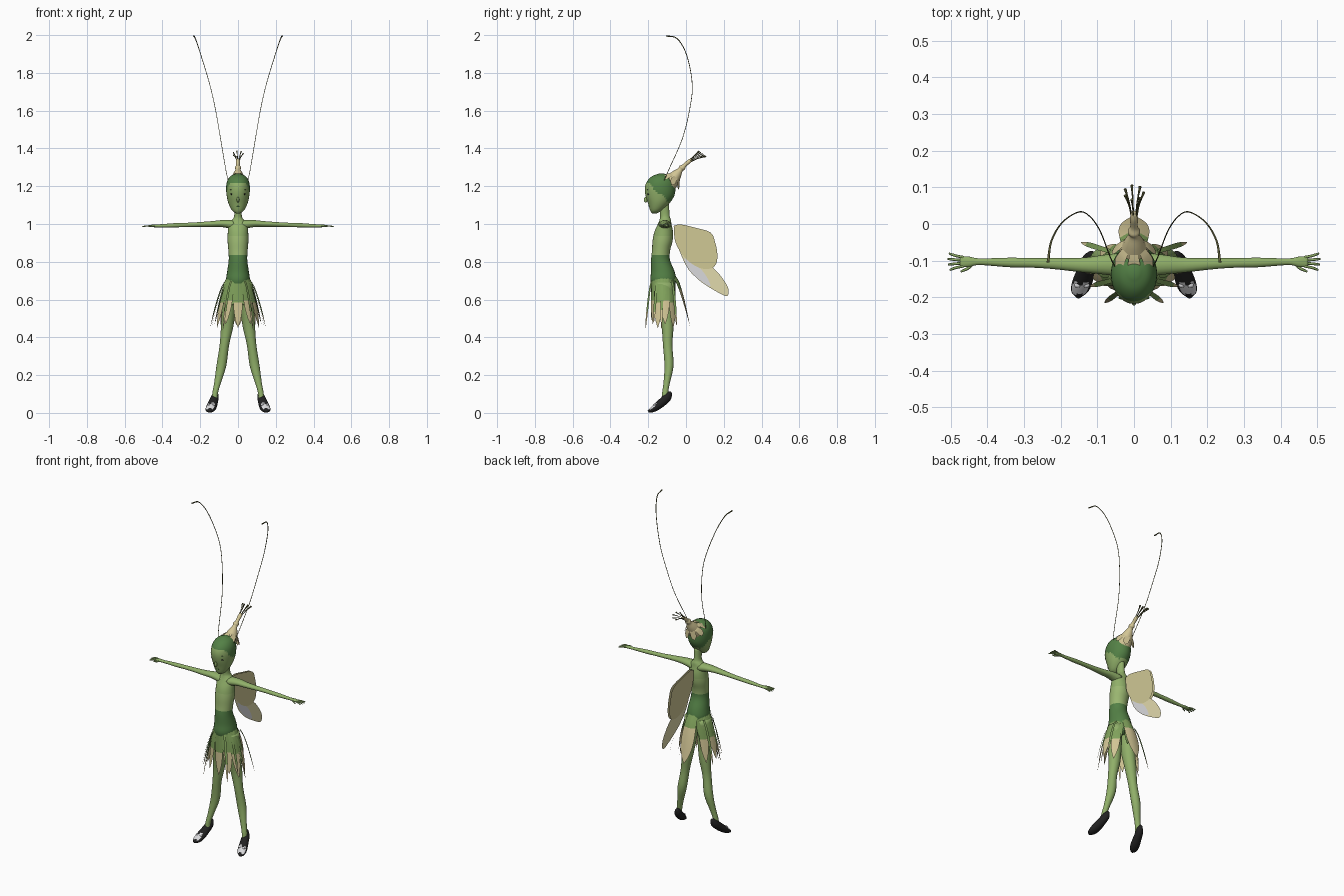
import bpy, bmesh
from math import sin, cos, pi, atan2
from mathutils import Vector

if "Cube" in bpy.data.objects:
    bpy.data.objects.remove(bpy.data.objects["Cube"])

X, Y, Z = Vector((1, 0, 0)), Vector((0, 1, 0)), Vector((0, 0, 1))


def material(name, *srgb):
    rgba = [c ** 2.2 for c in srgb] + [1]
    m = bpy.data.materials.new(name)
    m.use_nodes = True
    m.diffuse_color = rgba
    m.node_tree.nodes["Principled BSDF"].inputs["Base Color"].default_value = rgba
    return m


SKIN = material("skin green", .56, .68, .41)
BODICE = material("pale bodice green", .60, .71, .44)
DARK = material("dark green", .33, .50, .28)
LEAF = material("leaf green", .50, .63, .36)
TAN = material("petal tan", .82, .77, .58)
WING = material("wing straw", .81, .78, .58)
PALE = material("pale wing", .88, .85, .67)
SILVER = material("silver", .85, .85, .86)
BLACK = material("black", .15, .15, .15)
OLIVE = material("dark olive", .40, .40, .25)


def smooth_path(points, steps=4):
    """Catmull-Rom resampling of equal-length tuples."""
    p = [Vector(q) for q in points]
    p = [p[0] * 2 - p[1]] + p + [p[-1] * 2 - p[-2]]
    out = []
    for a, b, c, d in zip(p, p[1:], p[2:], p[3:]):
        for i in range(steps):
            t = i / steps
            out.append(b + (c - a) * (t / 2) + (a * 2 - b * 5 + c * 4 - d) * (t * t / 2)
                       + (b * 3 - a - c * 3 + d) * (t ** 3 / 2))
    return out + [p[-2]]


def finish(name, bm, mats, rule=None, mirror=False, closed=True):
    if closed:
        bmesh.ops.recalc_face_normals(bm, faces=bm.faces)
    bm.normal_update()
    for f in bm.faces:
        f.smooth = True
        if rule:
            f.material_index = rule(f.calc_center_median(), f.normal)
    me = bpy.data.meshes.new(name)
    bm.to_mesh(me)
    bm.free()
    for m in mats:
        me.materials.append(m)
    add(name, me, mirror)


def add(name, data, mirror):
    ob = bpy.data.objects.new(name, data)
    bpy.context.collection.objects.link(ob)
    if mirror:
        ob.modifiers.new("Mirror", 'MIRROR')


def loft(name, rings, mats, u=X, v=Y, n=24, rule=None, mirror=False):
    """Skin elliptical rings (x, y, z, radius along u, radius along v)."""
    bm = bmesh.new()
    rows = []
    for r in smooth_path(rings):
        c = Vector(r[:3])
        rows.append([bm.verts.new(c + u * (r[3] * cos(2 * pi * i / n)) + v * (r[4] * sin(2 * pi * i / n)))
                     for i in range(n)])
    for a, b in zip(rows, rows[1:]):
        for i in range(n):
            j = (i + 1) % n
            bm.faces.new((a[i], a[j], b[j], b[i]))
    bm.faces.new(rows[0])
    bm.faces.new(rows[-1])
    finish(name, bm, mats, rule, mirror)


def tube(name, points, radius, mat, tip=1.0, mirror=False):
    """Thin round strand whose end is scaled by tip."""
    cu = bpy.data.curves.new(name, 'CURVE')
    cu.dimensions = '3D'
    cu.bevel_depth, cu.bevel_resolution, cu.use_fill_caps = radius, 1, True
    pts = smooth_path(points, 5)
    sp = cu.splines.new('POLY')
    sp.points.add(len(pts) - 1)
    for i, (q, p) in enumerate(zip(sp.points, pts)):
        q.co = (*p, 1)
        q.radius = 1 + (tip - 1) * (i / (len(pts) - 1)) ** 5
    cu.materials.append(mat)
    add(name, cu, mirror)


def ball(name, centre, size, mat, mirror=False):
    bm = bmesh.new()
    bmesh.ops.create_uvsphere(bm, u_segments=12, v_segments=8, radius=1)
    for w in bm.verts:
        w.co = Vector(centre) + Vector(a * b for a, b in zip(w.co, size))
    finish(name, bm, [mat], mirror=mirror)


def petal(name, base, tip, side, width, split, upper=LEAF, cup=.006, mirror=False):
    """Cupped pointed leaf, one colour above the split height and tan below."""
    bm = bmesh.new()
    rows, cols = 9, 5
    outward = side.cross(Z)
    grid = []
    for i in range(rows):
        t = i / (rows - 1)
        c = base.lerp(tip, t ** .7)
        c.z = base.z + (tip.z - base.z) * t
        w = width * (.6 + .6 * t) * (1 - t ** 3) + .001
        row = []
        for j in range(cols):
            s = 2 * j / (cols - 1) - 1
            row.append(bm.verts.new(c + side * (w * s) - outward * (cup * s * s * (1 - t))))
        grid.append(row)
    for a, b in zip(grid, grid[1:]):
        for j in range(cols - 1):
            bm.faces.new((a[j], b[j], b[j + 1], a[j + 1]))
    finish(name, bm, [upper, TAN], lambda c, n: int(c.z < split), mirror, closed=False)


# Torso and neck
loft("torso", [(0, -.12, .65, .04, .05), (0, -.12, .70, .062, .068), (0, -.123, .75, .057, .062),
               (0, -.135, .81, .049, .05), (0, -.132, .86, .051, .048), (0, -.124, .91, .055, .053),
               (0, -.118, .96, .054, .049), (0, -.113, 1.0, .052, .036), (0, -.11, 1.022, .032, .03),
               (0, -.112, 1.045, .02, .025), (0, -.118, 1.11, .02, .028)],
     [DARK, BODICE, SKIN], rule=lambda c, n: 0 if c.z < .83 else 1 if c.z < .935 else 2)


# Head with a scalloped leaf cap
def hairline(c, n):
    a = atan2(c.x, -c.y - .135)
    scallop = .018 * abs((a * 5 / pi) % 2 - 1)
    return int(c.z + scallop > 1.222 - .85 * (c.y + .2))


loft("head", [(0, -.168, 1.056, .01, .012), (0, -.158, 1.072, .032, .032), (0, -.144, 1.11, .051, .057),
              (0, -.138, 1.15, .06, .076), (0, -.137, 1.19, .063, .081), (0, -.134, 1.225, .058, .073),
              (0, -.131, 1.252, .041, .05), (0, -.13, 1.267, .012, .014)],
     [SKIN, DARK], n=40, rule=hairline)
ball("nose", (0, -.213, 1.128), (.007, .01, .015), SKIN)
ball("eye", (.028, -.199, 1.158), (.013, .006, .005), BLACK, True)
ball("eyebrow", (.029, -.202, 1.182), (.014, .004, .002), DARK, True)
ball("lips", (0, -.192, 1.092), (.012, .006, .004), DARK)

# Bud crown with pointed petals, stalk and filaments
UP = Vector((0, .59, .81))
TILT = Vector((0, .81, -.59))
loft("bud_crown", [(0, -.1, 1.195, .042, .04), (0, -.08, 1.225, .042, .04), (0, -.05, 1.262, .027, .027),
                   (0, -.03, 1.287, .014, .014), (0, -.02, 1.298, .017, .017), (0, -.008, 1.31, .01, .01),
                   (0, .015, 1.33, .011, .011), (0, .03, 1.342, .008, .008)], [TAN], v=TILT, n=16)
for k in range(7):
    a = 2 * pi * k / 7
    out = X * sin(a) - TILT * cos(a)
    along = X * cos(a) + TILT * sin(a)
    centre = Vector((0, -.06, 1.252))
    petal("crown_petal", centre + out * .031, centre + out * .062 - UP * .045, along, .02, 0, TAN, 0)
for k in range(7):
    a = 2 * pi * k / 7
    o = X * (.027 * cos(a)) + TILT * (.025 * sin(a))
    tube("crown_filament", [Vector((0, .012, 1.328)) + o * .25, Vector((0, .05, 1.352)) + o * .5,
                            Vector((0, .087, 1.372)) + o], .0017, OLIVE, 2.4)

# Antennae
tube("antenna", [(.05, -.12, 1.22), (.065, -.09, 1.29), (.092, -.02, 1.45), (.12, .02, 1.61), (.15, .033, 1.74),
                 (.195, .005, 1.89), (.225, -.045, 1.98), (.235, -.105, 1.996)], .0016, OLIVE, 2.4, True)

# Arms and hands
loft("arm", [(.02, -.112, .995, .034, .026), (.08, -.111, 1.002, .027, .019), (.14, -.112, 1.0, .02, .015),
             (.22, -.108, .997, .015, .012), (.28, -.106, .995, .013, .011), (.34, -.105, .993, .013, .011),
             (.42, -.103, .99, .009, .008), (.45, -.103, .99, .014, .007), (.475, -.103, .988, .015, .005)],
     [SKIN], u=Y, v=Z, n=16, mirror=True)
for k in range(4):
    y = (k - 1.5) * .008
    tube("finger", [(.465, -.103 + y, .989), (.488, -.103 + y * 1.4, .989),
                    (.51 - abs(k - 1.7) * .004, -.103 + y * 1.9, .985)], .0038, SKIN, .6, True)
tube("thumb", [(.44, -.11, .989), (.455, -.122, .988), (.473, -.13, .986)], .004, SKIN, .6, True)

# Legs
loft("leg", [(.04, -.115, .69, .036, .05), (.046, -.11, .58, .037, .043), (.057, -.098, .46, .033, .032),
             (.072, -.097, .36, .025, .025), (.088, -.09, .25, .026, .024), (.108, -.102, .16, .018, .017),
             (.12, -.11, .11, .015, .016), (.124, -.112, .07, .015, .018)], [SKIN], mirror=True)


# Slippers with a scalloped silver toe patch
def toe_patch(c, n):
    edge = -.158 - .01 * abs(((c.x - .145) * 60) % 2 - 1)
    return int(n.z > .5 and -.192 < c.y < edge)


loft("slipper", [(.117, -.077, .108, .006, .008), (.121, -.092, .088, .019, .022), (.13, -.122, .06, .024, .023),
                 (.141, -.158, .031, .028, .02), (.148, -.184, .014, .023, .013), (.152, -.2, .007, .006, .006)],
     [BLACK, SILVER], v=Vector((0, -.5, .86)), n=32, rule=toe_patch, mirror=True)
for dx in (-.012, .012):
    ball("slipper_bow", (.142 + dx, -.167, .043), (.009, .007, .006), SILVER, True)

# Skirt: long petals, short overlapping leaves and thin trailing blades
HIP = Vector((0, -.12, .72))


def skirt_petal(name, a, reach, drop, width, split):
    back = .065 if cos(a) > 0 else .075
    base = HIP + Vector((.058 * sin(a), -.064 * cos(a), 0))
    tip = HIP + Vector((reach * sin(a), -back * cos(a) * reach / .125, -drop))
    petal(name, base, tip, Vector((cos(a), sin(a), 0)), width, split)


for k, a in enumerate((0, .55, -.55, 1.1, -1.1, 1.7, -1.7, 2.35, -2.35)):
    skirt_petal("skirt_petal", a, .125, .27 - .02 * ((k + 1) // 2 % 2), .03, .6)
petal("rear_petal", Vector((0, -.05, .72)), Vector((0, .022, .455)), -X, .052, .64, cup=.02)
for k in range(11):
    skirt_petal("short_leaf", 2 * pi * (k + .5) / 11, .105, .15, .023, 0)
for x, y, z in ((.145, -.05, .46), (.14, -.13, .45), (.08, -.215, .44), (.12, -.17, .48)):
    tip = Vector((x, y, z))
    base = HIP + Vector((x * .45, (y + .12) * .65, -.02))
    petal("trailing_blade", base, tip, Vector((-y - .12, x, 0)).normalized(), .008, .53, cup=0, mirror=True)


# Folded wings, with a pale lining strip on the left face
def wing(name, x, outline, mat, mirror=True):
    bm = bmesh.new()
    loop = smooth_path(outline + outline[:1], 3)[:-1]
    bm.faces.new([bm.verts.new((x, p[0], p[1])) for p in loop])
    finish(name, bm, [mat], mirror=mirror, closed=False)


wing("lower_wing", .002, [(-.06, .92), (0, .78), (.05, .72), (.1, .68), (.18, .632), (.22, .62), (.222, .665),
                          (.18, .73), (.13, .78), (.05, .85)], PALE)
wing("wing_lining", .004, [(-.01, .82), (.005, .777), (.05, .722), (.12, .672), (.125, .69), (.08, .76)],
     SILVER, False)
wing("upper_wing", .006, [(-.065, .99), (-.03, .998), (.05, .98), (.13, .955), (.155, .9), (.166, .84), (.16, .79),
                          (.13, .764), (.07, .768), (0, .815), (-.055, .9)], WING)
